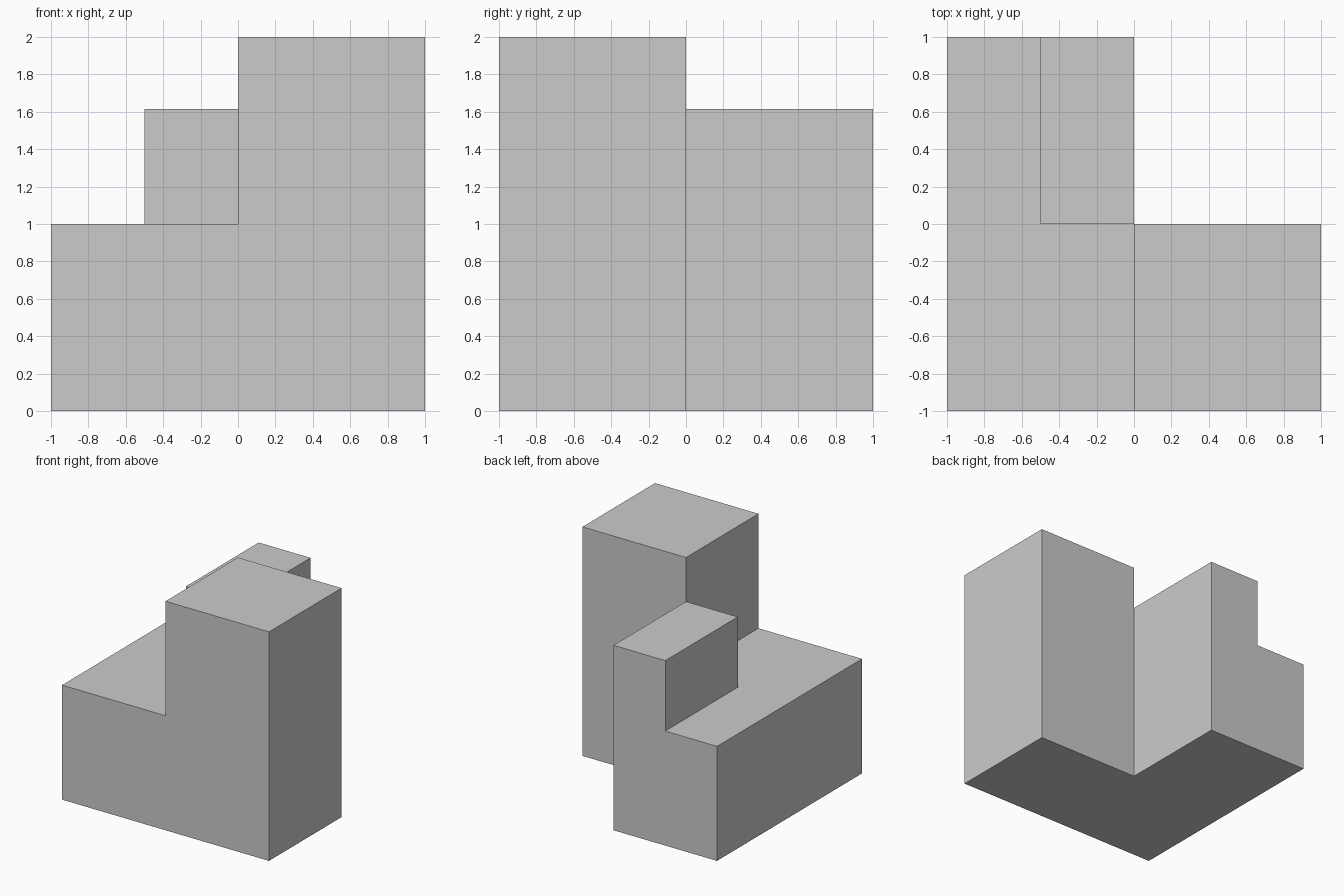
import bpy, bmesh

if "Cube" in bpy.data.objects:
    bpy.data.objects.remove(bpy.data.objects["Cube"])

bm = bmesh.new()


def floor(points):
    verts = []
    for x, y in points:
        hit = [v for v in bm.verts if abs(v.co.x - x) < 1e-5 and abs(v.co.y - y) < 1e-5]
        verts.append(hit[0] if hit else bm.verts.new((x, y, 0)))
    bm.faces.new(verts)


def raise_faces(faces, height):
    out = bmesh.ops.extrude_face_region(bm, geom=faces)["geom"]
    verts = [g for g in out if isinstance(g, bmesh.types.BMVert)]
    bmesh.ops.translate(bm, verts=verts, vec=(0, 0, height))
    return [g for g in out if isinstance(g, bmesh.types.BMFace)]


# L-shaped base: low step, tower footprint and rear ridge footprint
floor([(-1, -1), (0, -1), (0, 0), (-0.5, 0), (-0.5, 1), (-1, 1)])
floor([(0, -1), (1, -1), (1, 0), (0, 0)])
floor([(-0.5, 0), (0, 0), (0, 1), (-0.5, 1)])
tops = raise_faces(bm.faces[:], 1.0)
tower = [f for f in tops if f.calc_center_median().x > 0.3]
ridge = [f for f in tops if len(f.verts) == 4 and f not in tower]

# Front right tower and rear ridge rise from the base
raise_faces(tower, 1.0)
raise_faces(ridge, 0.615)

bmesh.ops.recalc_face_normals(bm, faces=bm.faces[:])
mesh = bpy.data.meshes.new("stepped_block")
bm.to_mesh(mesh)
bm.free()
block = bpy.data.objects.new("stepped_block", mesh)
bpy.context.collection.objects.link(block)
